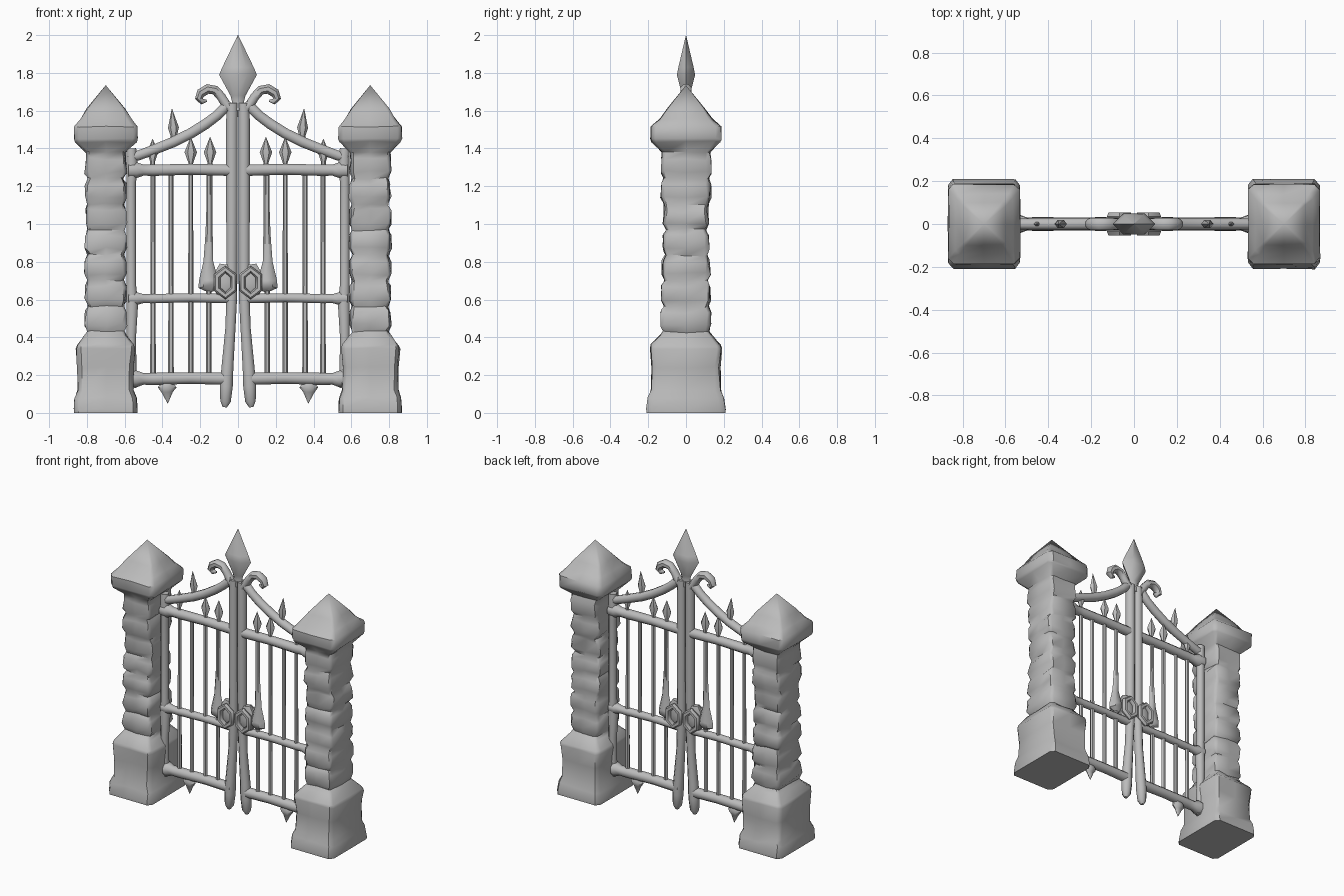
import bpy, bmesh, math, random
from mathutils import Vector

if "Cube" in bpy.data.objects:
    bpy.data.objects.remove(bpy.data.objects["Cube"])

random.seed(4)
grey = bpy.data.materials.new("stone_grey")
grey.diffuse_color = (0.5, 0.5, 0.5, 1)
grey.use_nodes = True
grey.node_tree.nodes["Principled BSDF"].inputs["Base Color"].default_value = grey.diffuse_color


def loft(name, rings, cap_start=True, cap_end=True):
    """Skin a list of equal-length rings of points."""
    bm = bmesh.new()
    vs = [[bm.verts.new(p) for p in r] for r in rings]
    n = len(vs[0])
    for a, b in zip(vs, vs[1:]):
        for i in range(n):
            j = (i + 1) % n
            bm.faces.new((a[i], a[j], b[j], b[i]))
    if cap_start:
        bm.faces.new(vs[0][::-1])
    if cap_end:
        bm.faces.new(vs[-1])
    bmesh.ops.remove_doubles(bm, verts=bm.verts, dist=0.0004)
    bmesh.ops.recalc_face_normals(bm, faces=bm.faces)
    me = bpy.data.meshes.new(name)
    bm.to_mesh(me)
    bm.free()
    me.materials.append(grey)
    ob = bpy.data.objects.new(name, me)
    bpy.context.collection.objects.link(ob)
    return ob


def tube(name, pts, sides=8, flat=1.0):
    """Tube in the gate plane; pts are (x, z, radius), flat scales its depth."""
    rings = []
    for k, (x, z, r) in enumerate(pts):
        a, b = pts[max(k - 1, 0)], pts[min(k + 1, len(pts) - 1)]
        t = Vector((b[0] - a[0], 0, b[1] - a[1])).normalized()
        side = Vector((t.z, 0, -t.x))
        ring = []
        for i in range(sides):
            w = 2 * math.pi * i / sides + (math.pi / 8 if sides == 8 else 0)
            ring.append(Vector((x, 0, z)) + side * r * math.cos(w)
                        + Vector((0, r * flat * math.sin(w), 0)))
        rings.append(ring)
    return loft(name, rings)


def pillar(name, cx):
    # (height, half width, half depth, roughness)
    prof = [(0, .167, .208, 0), (.02, .168, .21, .002), (.08, .163, .2, .004),
            (.12, .147, .184, .004), (.24, .147, .178, .006), (.34, .156, .188, .004),
            (.36, .15, .184, .004), (.41, .108, .138, .004)]
    z = .43
    for k in range(7):                       # rough stone courses
        d = .133 - .004 * min(k, 4)
        if k > 4:
            d = .13
        prof += [(z, .094, d - .012, .005), (z + .035, .108, d, .007),
                 (z + .105, .106, d - .003, .007)]
        z += .135
    prof += [(1.38, .105, .125, .004), (1.435, .162, .18, .004), (1.45, .167, .187, .003),
             (1.515, .166, .186, .003), (1.555, .135, .14, .003), (1.61, .1, .1, .003),
             (1.735, .0001, .0001, 0)]
    base = [(-.86, -1), (0, -1), (.86, -1), (1, -.86), (1, 0), (1, .86),
            (.86, 1), (0, 1), (-.86, 1), (-1, .86), (-1, 0), (-1, -.86)]
    rings = []
    for h, w, d, n in prof:
        j = lambda: random.uniform(-n, n)
        rings.append([(cx + px * w + j(), py * d + j(), h + j() * 1.3) for px, py in base])
    return loft(name, rings, cap_end=False)


def spear(name, x, z0, z1, r, neck=.013):
    h = z1 - z0
    return tube(name, [(x, z0, neck), (x, z0 + .15 * h, neck), (x, z0 + .5 * h, r),
                       (x, z1, .001)], 6, .75)


pillar("left_pillar", -.70)
pillar("right_pillar", .70)

for s, side in ((-1, "left"), (1, "right")):
    def part(label, pts, sides=8, flat=1.0):
        return tube(side + "_" + label, [(s * x, z, r) for x, z, r in pts], sides, flat)

    # meeting post, with a swollen foot that leans outward
    part("centre_post", [(.07, .03, .012), (.066, .06, .03), (.062, .14, .037),
                         (.056, .24, .034), (.04, .45, .029), (.033, .62, .031),
                         (.032, 1.2, .033), (.032, 1.55, .033), (.03, 1.64, .032)])
    # outer hanging post with hinge swellings
    part("hinge_post", [(.555, .13, .02), (.562, .2, .027), (.565, .4, .027),
                        (.56, .58, .034), (.565, .68, .027), (.565, 1.22, .027),
                        (.56, 1.3, .034), (.565, 1.4, .028)])
    # horizontal rails
    for label, z, r in (("bottom", .18, .035), ("middle", .605, .027), ("top", 1.285, .033)):
        part(label + "_rail", [(.045, z, r), (.25, z + .004, r * .93), (.45, z, r),
                               (.5, z, r * .95), (.535, z, r * 1.35), (.58, z, r * 1.3)])
    # upright bars
    for i, x in enumerate((.155, .25, .355, .45)):
        part(f"bar_{i + 1}", [(x, .18, .015), (x, .6, .014), (x, 1.0, .013), (x, 1.3, .013)], 6)
    # bar sleeve beside the lock
    part("lock_sleeve", [(.14, .64, .012), (.155, .675, .056), (.155, .70, .052),
                         (.157, .80, .026), (.153, .95, .019), (.148, 1.27, .013)], 6, .65)
    # spear heads above and below the rails
    spear(side + "_inner_spear", s * .148, 1.3, 1.46, .033)
    spear(side + "_middle_spear", s * .25, 1.3, 1.46, .033)
    spear(side + "_outer_spear", s * .452, 1.31, 1.45, .03)
    part("rail_spear", [(.335, 1.42, .014), (.34, 1.47, .018), (.342, 1.51, .029),
                        (.35, 1.61, .001)], 6, .75)
    part("bottom_spike", [(.375, .16, .03), (.375, .135, .05), (.375, .11, .03),
                          (.372, .05, .001)], 6, .6)
    # sweeping top rail
    part("curved_rail", [(.58, 1.35, .024), (.53, 1.362, .028), (.44, 1.395, .029),
                         (.34, 1.435, .03), (.25, 1.48, .03), (.17, 1.53, .03),
                         (.11, 1.575, .029), (.07, 1.615, .03), (.04, 1.645, .02)])
    # scroll at the crown
    part("crown_scroll", [(.03, 1.60, .028), (.065, 1.635, .027), (.09, 1.675, .026),
                          (.12, 1.708, .027), (.16, 1.715, .028), (.196, 1.693, .027),
                          (.207, 1.665, .023), (.19, 1.648, .017), (.165, 1.652, .006)], 8, 1.1)
    # lock plate and the hexagonal rings on both faces
    part("lock_plate", [(.06, .60, .02), (.065, .63, .055), (.065, .69, .068),
                        (.065, .75, .058), (.06, .785, .04)], 8, .5)
    for f, face in ((-1, "front"), (1, "back")):
        rings = []
        for k in range(7):
            w = math.pi / 3 * k + math.pi / 6
            c = Vector((s * (.067 + .05 * math.cos(w)), f * .036, .69 + .07 * math.sin(w)))
            out = Vector((s * math.cos(w), 0, math.sin(w)))
            rings.append([c + out * .019 * math.cos(q) + Vector((0, .021 * math.sin(q), 0))
                          for q in (math.pi / 3 * m for m in range(6))])
        loft(f"{side}_{face}_lock_ring", rings, False, False)

# central finial
tube("crown_finial", [(0, 1.60, .04), (0, 1.65, .032), (0, 1.68, .04), (0, 1.79, .1),
                      (0, 1.83, .083), (0, 2.0, .001)], 6, .56)

# soft shading with crisp corners
bpy.ops.object.select_all(action='SELECT')
bpy.context.view_layer.objects.active = bpy.data.objects["crown_finial"]
bpy.ops.object.shade_smooth_by_angle(angle=math.radians(48))
